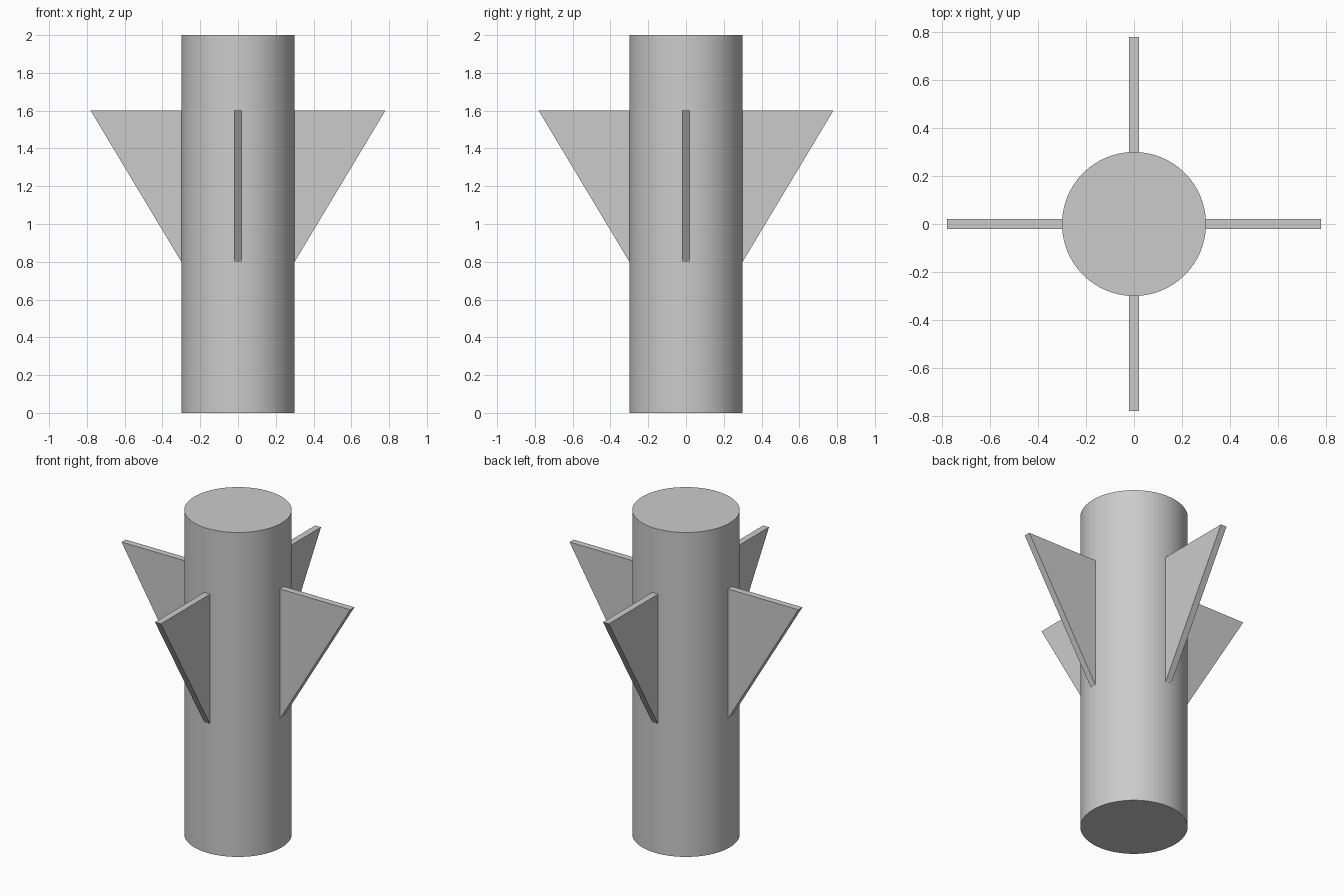
import bpy
import bmesh
import math
from mathutils import Matrix

cube = bpy.data.objects.get("Cube")
if cube:
    bpy.data.objects.remove(cube, do_unlink=True)

RADIUS, HEIGHT = 0.30, 2.0
FIN_TIP, FIN_LOW, FIN_TOP, FIN_THICK = 0.78, 0.80, 1.60, 0.04

# Single grey finish
grey = bpy.data.materials.new("light_grey")
grey.use_nodes = True
colour = (0.6, 0.6, 0.6, 1)
grey.diffuse_color = colour
grey.node_tree.nodes["Principled BSDF"].inputs["Base Color"].default_value = colour


def add_fin(name, angle):
    """Triangular plate, flat on top, rooted just inside the body."""
    root = RADIUS - 0.01
    profile = [(root, FIN_LOW), (RADIUS, FIN_LOW), (FIN_TIP, FIN_TOP), (root, FIN_TOP)]
    bm = bmesh.new()
    face = bm.faces.new([bm.verts.new((x, -FIN_THICK / 2, z)) for x, z in profile])
    side = bmesh.ops.extrude_face_region(bm, geom=[face])
    moved = [v for v in side["geom"] if isinstance(v, bmesh.types.BMVert)]
    bmesh.ops.translate(bm, verts=moved, vec=(0, FIN_THICK, 0))
    bmesh.ops.rotate(bm, verts=bm.verts, matrix=Matrix.Rotation(angle, 3, "Z"))
    bmesh.ops.recalc_face_normals(bm, faces=bm.faces)
    mesh = bpy.data.meshes.new(name)
    bm.to_mesh(mesh)
    bm.free()
    mesh.materials.append(grey)
    bpy.context.collection.objects.link(bpy.data.objects.new(name, mesh))


# Cylindrical body
bpy.ops.mesh.primitive_cylinder_add(
    vertices=96, radius=RADIUS, depth=HEIGHT, location=(0, 0, HEIGHT / 2))
body = bpy.context.object
body.name = "body"
body.data.materials.append(grey)
bpy.ops.object.shade_smooth_by_angle(angle=math.radians(30))

# Four fins around the body
for i, label in enumerate(("left", "back", "right", "front")):
    add_fin(label + "_fin", i * math.pi / 2)
